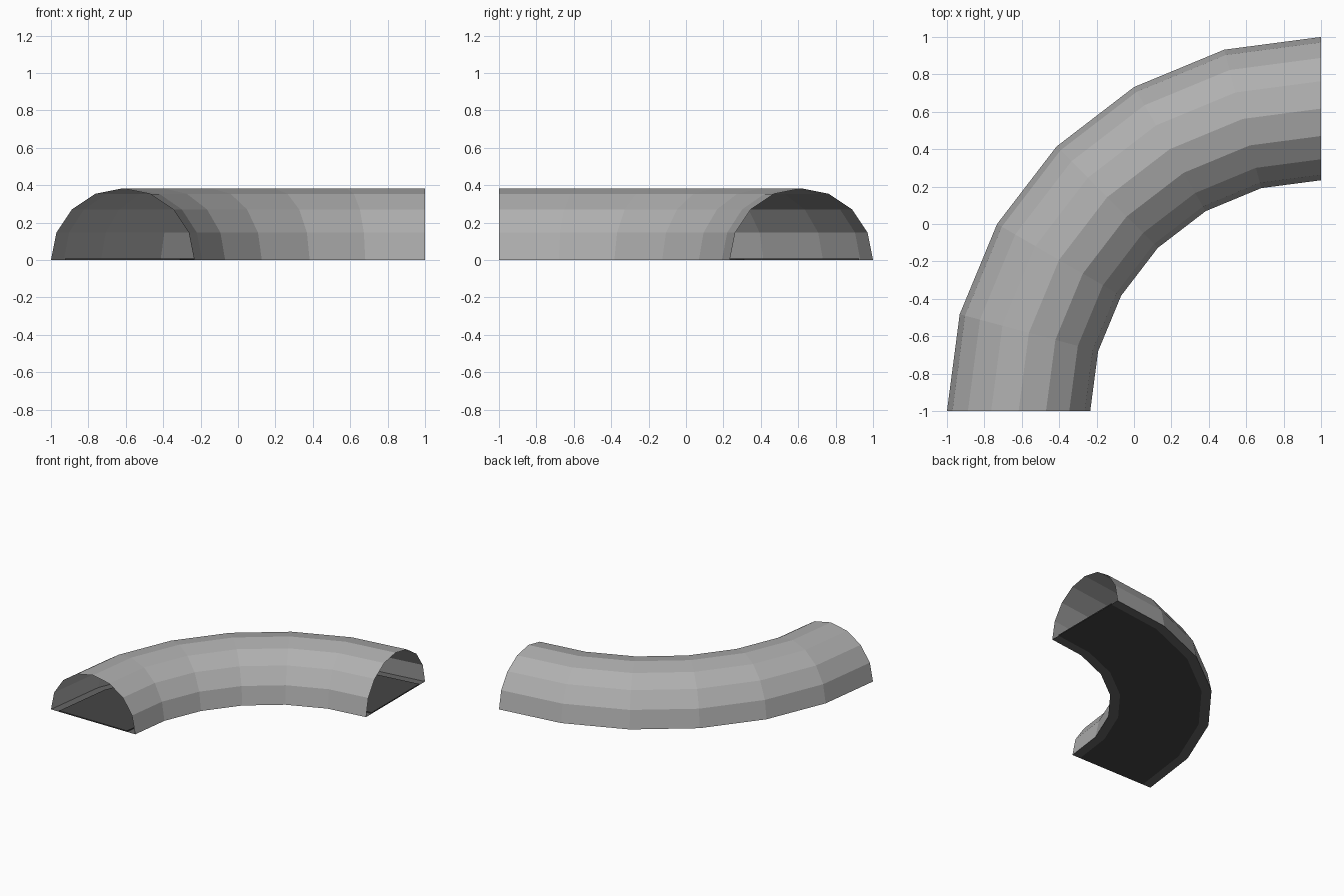
import bpy, bmesh, math

if "Cube" in bpy.data.objects:
    bpy.data.objects.remove(bpy.data.objects["Cube"])

SEGMENTS = 6                 # steps of the quarter bend
CENTRE = (1.0, -1.0)         # pivot of the bend
R_MID, R_TUBE = 1.617, 0.383
LEDGE = 0.075


def material(name, v):
    m = bpy.data.materials.new(name)
    m.diffuse_color = (v, v, v, 1)
    m.use_nodes = True
    m.node_tree.nodes["Principled BSDF"].inputs["Base Color"].default_value = m.diffuse_color
    return m


def sweep(name, profile, mat, closed=False):
    """Sweep a (radius, height) profile round the quarter bend."""
    bm = bmesh.new()
    rings = []
    for i in range(SEGMENTS + 1):
        a = math.pi - i * math.pi / 2 / SEGMENTS
        rings.append([bm.verts.new((CENTRE[0] + r * math.cos(a),
                                    CENTRE[1] + r * math.sin(a), z))
                      for r, z in profile])
    n = len(profile)
    for a, b in zip(rings, rings[1:]):
        for j in range(n if closed else n - 1):
            k = (j + 1) % n
            bm.faces.new((a[j], b[j], b[k], a[k]))
    if closed:
        bm.faces.new(rings[0])
        bm.faces.new(rings[-1][::-1])
        bmesh.ops.recalc_face_normals(bm, faces=bm.faces)
    mesh = bpy.data.meshes.new(name)
    bm.to_mesh(mesh)
    bm.free()
    mesh.materials.append(mat)
    ob = bpy.data.objects.new(name, mesh)
    bpy.context.collection.objects.link(ob)
    return ob


shell_grey = material("light grey", 0.43)
ledge_grey = material("mid grey", 0.13)
floor_grey = material("dark grey", 0.06)

# Half-round roof of the tunnel, open at both ends
arch = [(R_MID + R_TUBE * math.cos(math.pi * j / 8),
         R_TUBE * math.sin(math.pi * j / 8)) for j in range(9)]
sweep("tunnel_shell", arch, shell_grey)

# Narrow ledges along both walls
r_in, r_out = R_MID - R_TUBE, R_MID + R_TUBE
sweep("inner_ledge", [(r_in + LEDGE, 0), (r_in, 0)], ledge_grey)
sweep("outer_ledge", [(r_out, 0), (r_out - LEDGE, 0)], ledge_grey)

# Thin road slab between the ledges
a, b = r_in + LEDGE, r_out - LEDGE
sweep("floor", [(a, 0), (b, 0), (b, 0.009), (a, 0.009)], floor_grey, closed=True)
